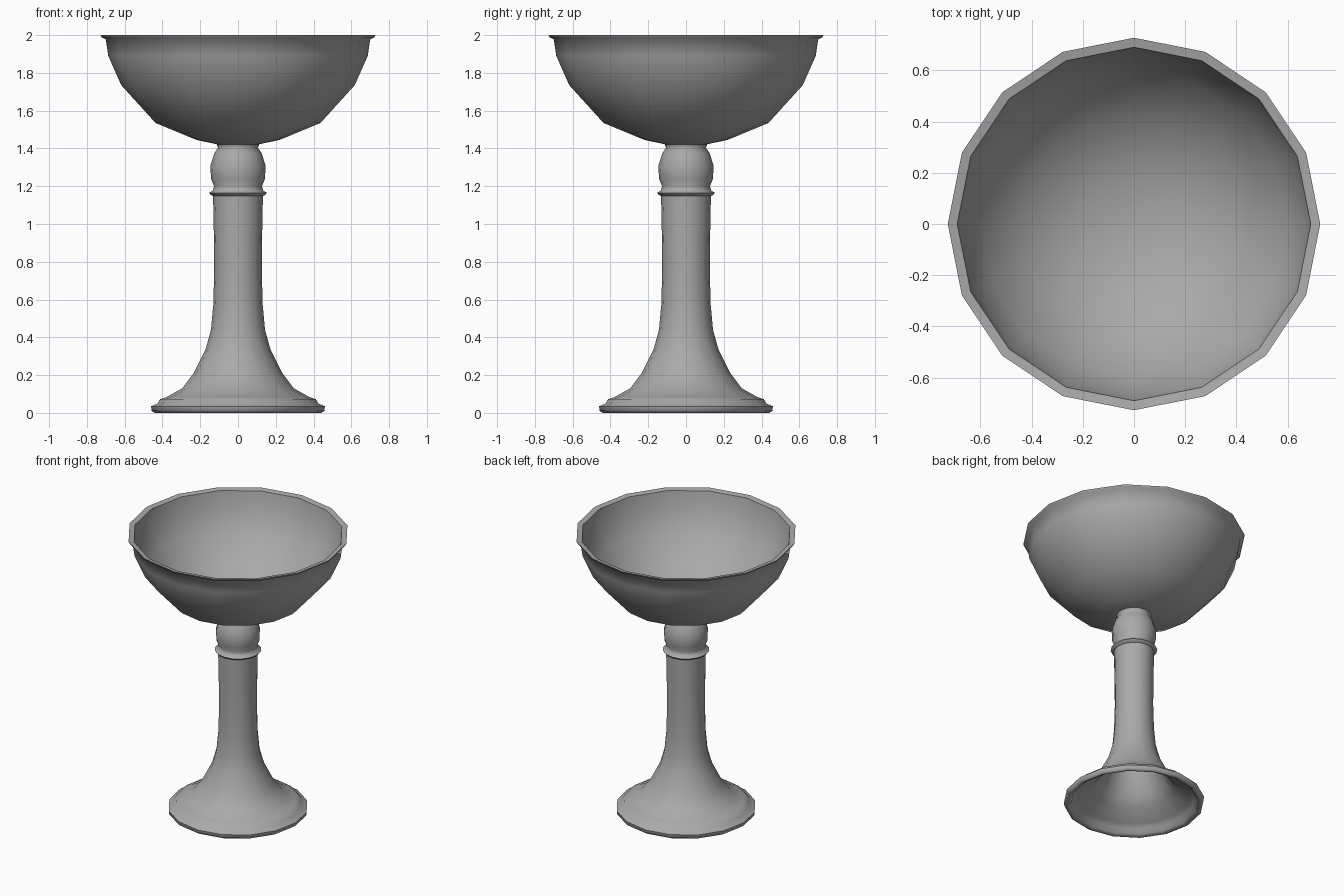
import bpy
import bmesh
from math import cos, sin, tau, radians

cube = bpy.data.objects.get("Cube")
if cube:
    bpy.data.objects.remove(cube, do_unlink=True)

SIDES = 16

metal = bpy.data.materials.new("dull grey metal")
metal.use_nodes = True
GREY = (0.4, 0.4, 0.4, 1)
metal.diffuse_color = GREY
metal.node_tree.nodes["Principled BSDF"].inputs["Base Color"].default_value = GREY


def lathe(name, profile):
    """Turn (radius, height) points, ordered bottom-outside first, around z."""
    bm = bmesh.new()
    rings = []
    for r, z in profile:
        if r == 0:
            rings.append([bm.verts.new((0, 0, z))] * SIDES)
        else:
            rings.append([bm.verts.new((r * cos(tau * i / SIDES), r * sin(tau * i / SIDES), z))
                          for i in range(SIDES)])
    for low, high in zip(rings, rings[1:]):
        for i in range(SIDES):
            j = (i + 1) % SIDES
            corners = list(dict.fromkeys((low[i], low[j], high[j], high[i])))
            bm.faces.new(corners)
    mesh = bpy.data.meshes.new(name)
    bm.to_mesh(mesh)
    bm.free()
    mesh.materials.append(metal)
    obj = bpy.data.objects.new(name, mesh)
    bpy.context.collection.objects.link(obj)
    bpy.ops.object.select_all(action="DESELECT")
    obj.select_set(True)
    bpy.context.view_layer.objects.active = obj
    bpy.ops.object.shade_smooth_by_angle(angle=radians(65))
    return obj


# Flared foot, hollow underneath, running up into the shaft
lathe("foot_and_shaft", [
    (0, 0.6), (0.08, 0.55), (0.12, 0.43), (0.15, 0.33), (0.21, 0.2), (0.27, 0.12),
    (0.37, 0.065), (0.4, 0.045), (0.415, 0.015), (0.44, 0), (0.457, 0.01),
    (0.46, 0.035), (0.425, 0.05), (0.412, 0.073), (0.38, 0.083), (0.295, 0.13),
    (0.235, 0.21), (0.172, 0.335), (0.143, 0.44), (0.131, 0.57), (0.126, 0.75),
    (0.128, 0.95), (0.132, 1.15),
])

# Collar ring and rounded knop under the bowl
lathe("collar_and_knop", [
    (0.128, 1.147), (0.143, 1.153), (0.153, 1.165), (0.133, 1.178), (0.127, 1.2),
    (0.143, 1.24), (0.146, 1.31), (0.125, 1.375), (0.105, 1.405), (0.115, 1.422),
])

# Bowl with a thin wall and a narrow out-turned lip
lathe("bowl", [
    (0, 1.42), (0.11, 1.422), (0.22, 1.445), (0.437, 1.535), (0.618, 1.735),
    (0.687, 1.89), (0.7, 1.978), (0.722, 1.988), (0.727, 2), (0.69, 1.993),
    (0.672, 1.89), (0.603, 1.74), (0.425, 1.55), (0.21, 1.46), (0, 1.437),
])
